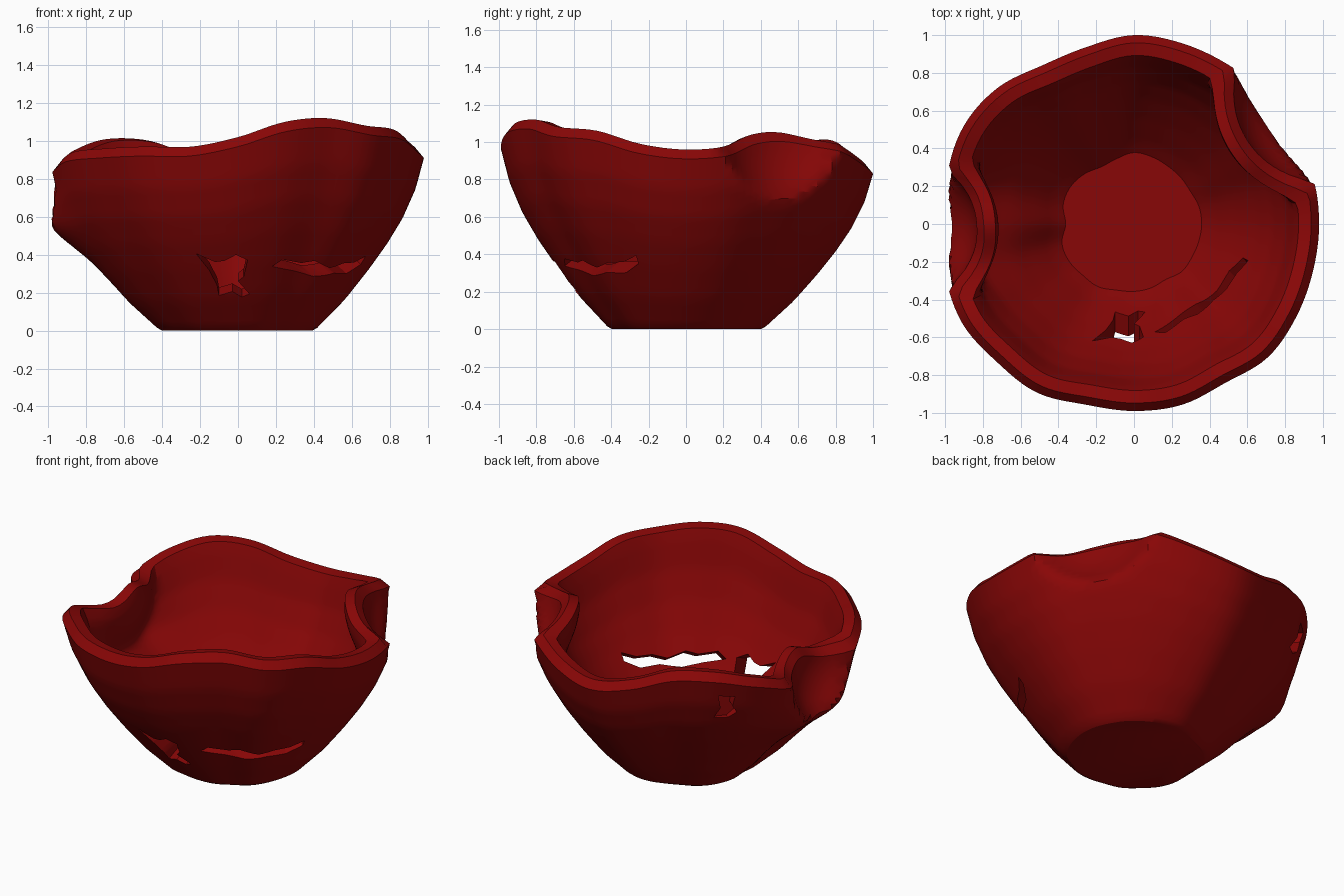
import bpy, bmesh
from math import sin, cos, radians, pi, sqrt, exp

if "Cube" in bpy.data.objects:
    bpy.data.objects.remove(bpy.data.objects["Cube"])

# Rim outline every 15 degrees, counter-clockwise from +x
RIM_R = [.98, .98, .97, .98, .98, .99, 1.0, .97, .97, 1.02, 1.04, 1.02,
         .98, 1.03, 1.05, 1.03, 1.03, .99, .99, .99, .97, 1.0, .99, .98]
RIM_Z = [.91, .93, .99, 1.0, .94, .87, .83, .87, .95, .96, .90, .83,
         .88, .82, .89, .91, .92, .92, .97, 1.05, 1.07, 1.03, 1.01, .94]
# Wall profile: height fraction, radius fraction
PROFILE = [(0, .40), (.015, .425), (.18, .575), (.35, .70), (.5, .80), (.65, .885), (.82, .955), (1, 1), (1.2, 1.03)]
# Scoops pressed into the wall: centre and radius
SCOOPS = [((1.03, .71, 1.06), .51), ((-1.21, -.03, .84), .38)]
SEG, RINGS = 144, 26


def around(table, a):
    """Smooth periodic interpolation of a rim table."""
    f = a / (2 * pi) * len(table)
    i, t = int(f), f - int(f)
    p0, p1, p2, p3 = (table[(i + k) % len(table)] for k in (-1, 0, 1, 2))
    return p1 + .5 * t * (p2 - p0 + t * (2*p0 - 5*p1 + 4*p2 - p3 + t * (3*(p1 - p2) + p3 - p0)))


def profile(t):
    for (t0, r0), (t1, r1) in zip(PROFILE, PROFILE[1:]):
        if t <= t1:
            return r0 + (r1 - r0) * (t - t0) / (t1 - t0)
    return PROFILE[-1][1]


def soft_min(a, b, k):
    h = max(k - abs(a - b), 0) / k
    return min(a, b) - h * h * k / 4


def wall_point(a, z, inset):
    """Point on the wall, pushed inward where a scoop presses on it."""
    r = around(RIM_R, a) * profile(z / around(RIM_Z, a))
    r += .13 * exp(-((a - pi) / .32) ** 2 - ((z - .55) / .15) ** 2)   # left lip
    r -= inset
    for (cx, cy, cz), rad in SCOOPS:
        along = cx * cos(a) + cy * sin(a)
        side = cy * cos(a) - cx * sin(a)
        q = (rad + inset * .9) ** 2 - (z - cz) ** 2 - side ** 2
        if along > 0 and q > 0:
            r = soft_min(r, along - sqrt(q), .05 + inset * .5)
    return (r * cos(a), r * sin(a), z)


# Bowl: outer wall, rolled rim, inner wall and floor as one closed skin
bm = bmesh.new()
columns = []
for s in range(SEG):
    a = 2 * pi * s / SEG
    zr = around(RIM_Z, a)
    pts = [wall_point(a, 0, 0), wall_point(a, .015, 0)]
    pts += [wall_point(a, .015 + (zr - .015) * i / RINGS, 0) for i in range(1, RINGS + 1)]
    pts += [wall_point(a, zr + .05, .05), wall_point(a, zr + .04, .115)]
    top = zr - .02
    pts += [wall_point(a, top + (.10 - top) * i / RINGS, .125 + .018 * i / RINGS) for i in range(RINGS + 1)]
    columns.append([bm.verts.new(p) for p in pts])
for s in range(SEG):
    c, d = columns[s], columns[(s + 1) % SEG]
    for i in range(len(c) - 1):
        bm.faces.new((c[i], d[i], d[i + 1], c[i + 1]))
bm.faces.new([c[0] for c in reversed(columns)])
bm.faces.new([c[-1] for c in columns])
bmesh.ops.recalc_face_normals(bm, faces=bm.faces[:])
mesh = bpy.data.meshes.new("bowl")
bm.to_mesh(mesh)
bm.free()
bowl = bpy.data.objects.new("bowl", mesh)
bpy.context.collection.objects.link(bowl)
bpy.context.view_layer.objects.active = bowl
bowl.select_set(True)


def cut_hole(name, angle, near, far, tilt, outline):
    """Cut a ragged outline (sideways, height) through the wall, rising inward by tilt."""
    a = radians(angle)
    b = bmesh.new()
    rings = [[b.verts.new((r * cos(a) - u * sin(a), r * sin(a) + u * cos(a), z + tilt * (.66 - r)))
              for u, z in outline] for r in (near, far)]
    n = len(outline)
    b.faces.new(rings[0])
    b.faces.new(rings[1][::-1])
    for i in range(n):
        j = (i + 1) % n
        b.faces.new((rings[0][i], rings[1][i], rings[1][j], rings[0][j]))
    bmesh.ops.recalc_face_normals(b, faces=b.faces[:])
    m = bpy.data.meshes.new(name)
    b.to_mesh(m)
    b.free()
    cutter = bpy.data.objects.new(name, m)
    bpy.context.collection.objects.link(cutter)
    cutter.hide_render = True
    mod = bowl.modifiers.new(name, 'BOOLEAN')
    mod.operation, mod.solver, mod.object = 'DIFFERENCE', 'EXACT', cutter
    bpy.ops.object.modifier_apply(modifier=name)
    bpy.data.objects.remove(cutter)


# Ragged breaks: front, front right, and a shallow chip at the back left
cut_hole("front_hole", -90, .35, 1.0, .4,
         [(-.22, .43), (-.12, .38), (-.07, .39), (-.01, .43), (.05, .39), (.03, .28), (0, .25),
          (.06, .16), (.02, .14), (-.03, .18), (-.10, .15), (-.11, .22), (-.15, .32)])
cut_hole("side_hole", -47, .35, 1.0, .6,
         [(-.31, .30), (-.27, .36), (-.15, .35), (-.08, .38), (.03, .34), (.12, .37), (.22, .36),
          (.31, .39), (.30, .33), (.20, .28), (.08, .30), (-.05, .27), (-.18, .29)])
cut_hole("back_chip", 139, .91, 1.2, 0,
         [(-.05, .86), (.05, .85), (.04, .78), (.07, .73), (.02, .69), (-.06, .69), (-.03, .77)])

# Glaze colour and soft shading
mat = bpy.data.materials.new("dark_red")
mat.diffuse_color = (.25, .002, .002, 1)
mat.use_nodes = True
mat.node_tree.nodes["Principled BSDF"].inputs["Base Color"].default_value = mat.diffuse_color
bowl.data.materials.clear()
bowl.data.materials.append(mat)
bpy.ops.object.shade_smooth_by_angle(angle=radians(30))
